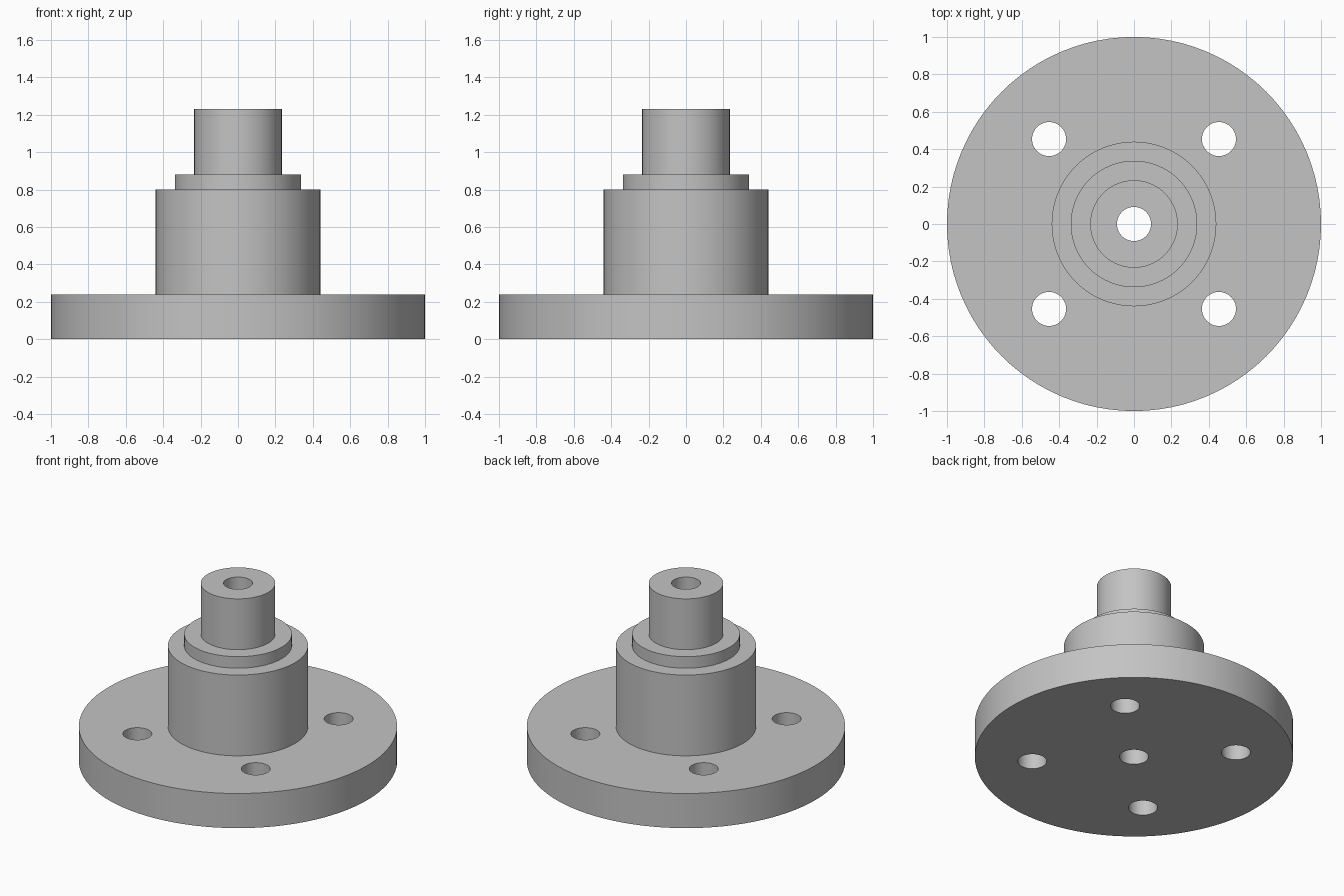
import bpy, bmesh, math

cube = bpy.data.objects.get("Cube")
if cube:
    bpy.data.objects.remove(cube, do_unlink=True)

SEGMENTS = 96
HOLE_RADIUS = 0.091
HOLE_OFFSET = 0.454

steel = bpy.data.materials.new("grey_metal")
steel.use_nodes = True
grey = (0.55, 0.55, 0.55, 1)
steel.diffuse_color = grey
steel.node_tree.nodes["Principled BSDF"].inputs["Base Color"].default_value = grey


def lathe(name, profile):
    """Revolve a closed (radius, height) profile about the z axis."""
    bm = bmesh.new()
    verts = [bm.verts.new((r, 0, z)) for r, z in profile]
    edges = [bm.edges.new((a, b)) for a, b in zip(verts, verts[1:] + verts[:1])]
    bmesh.ops.spin(bm, geom=verts + edges, cent=(0, 0, 0), axis=(0, 0, 1),
                   angle=math.tau, steps=SEGMENTS)
    bmesh.ops.remove_doubles(bm, verts=bm.verts, dist=0.0001)
    bmesh.ops.recalc_face_normals(bm, faces=bm.faces)
    mesh = bpy.data.meshes.new(name)
    bm.to_mesh(mesh)
    bm.free()
    obj = bpy.data.objects.new(name, mesh)
    bpy.context.collection.objects.link(obj)
    mesh.materials.append(steel)
    return obj


# Stepped hub and round flange with a through bore
flange = lathe("flanged_hub", [
    (HOLE_RADIUS, 0), (1, 0), (1, 0.24),
    (0.44, 0.24), (0.44, 0.8),
    (0.338, 0.8), (0.338, 0.88),
    (0.234, 0.88), (0.234, 1.232), (HOLE_RADIUS, 1.232)])

# Four bolt holes through the flange
for sx in (-1, 1):
    for sy in (-1, 1):
        bpy.ops.mesh.primitive_cylinder_add(
            vertices=48, radius=HOLE_RADIUS, depth=0.6,
            location=(sx * HOLE_OFFSET, sy * HOLE_OFFSET, 0.12))
        cutter = bpy.context.object
        cutter.name = "bolt_hole_cutter"
        cutter.data.materials.append(steel)
        cut = flange.modifiers.new("bolt_hole", 'BOOLEAN')
        cut.operation = 'DIFFERENCE'
        cut.solver = 'EXACT'
        cut.object = cutter
        bpy.context.view_layer.objects.active = flange
        bpy.ops.object.modifier_apply(modifier=cut.name)
        bpy.data.objects.remove(cutter, do_unlink=True)

# Smooth round walls with sharp rims
bpy.ops.object.select_all(action='DESELECT')
flange.select_set(True)
bpy.context.view_layer.objects.active = flange
bpy.ops.object.shade_smooth_by_angle(angle=math.radians(30))
